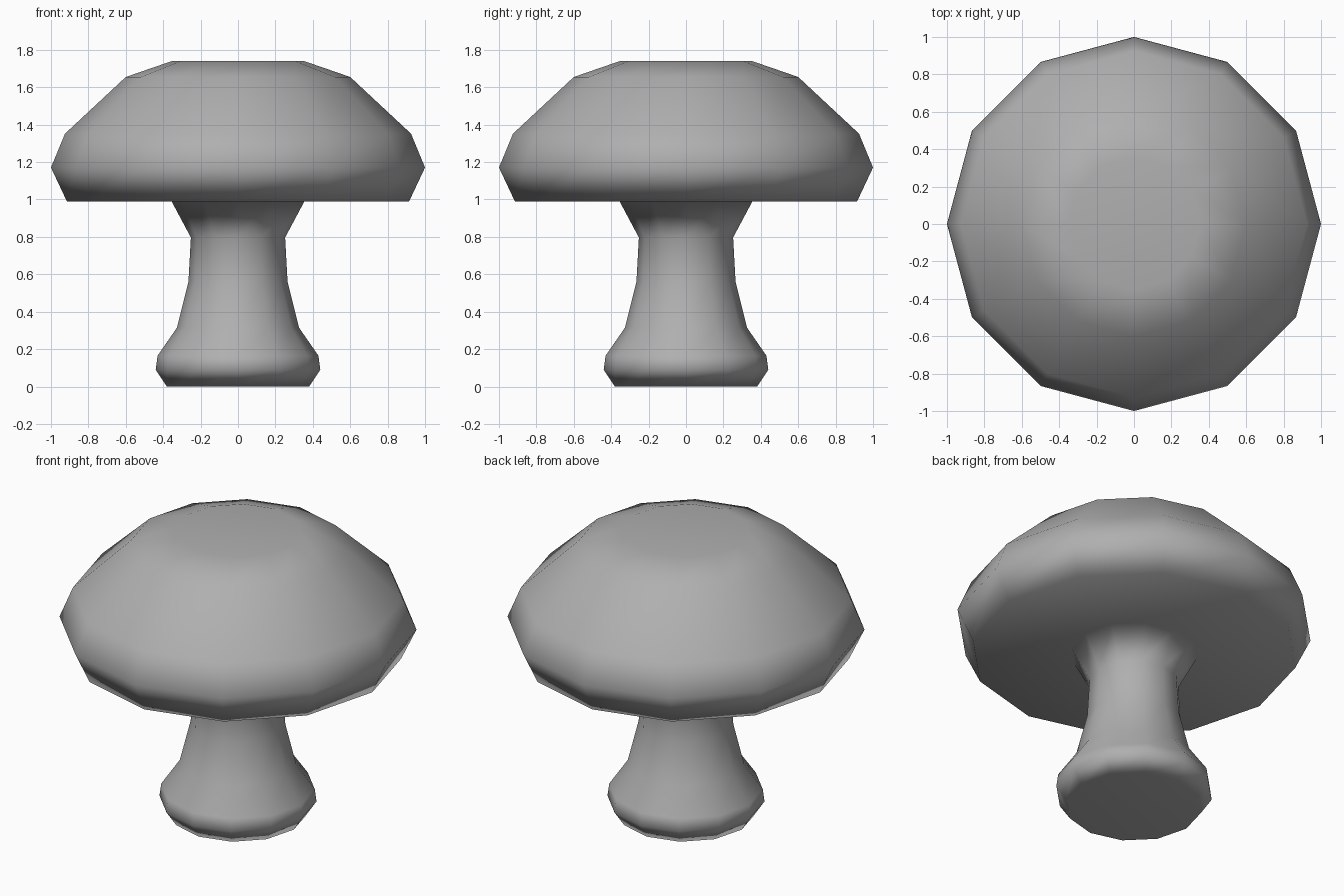
import bpy
import bmesh
from math import cos, sin, tau

SIDES = 12
GREY = (0.43, 0.43, 0.43, 1)

cube = bpy.data.objects.get("Cube")
if cube:
    bpy.data.objects.remove(cube, do_unlink=True)

# One plain mid grey for the whole mushroom
grey = bpy.data.materials.new("mid_grey")
grey.use_nodes = True
grey.diffuse_color = GREY
grey.node_tree.nodes["Principled BSDF"].inputs["Base Color"].default_value = GREY

# Profiles as (radius, height), from the ground up
stem = [(0.38, 0.0), (0.44, 0.09), (0.43, 0.165), (0.326, 0.315),
        (0.265, 0.56), (0.252, 0.797), (0.354, 0.988)]
cap = [(0.914, 0.988), (1.0, 1.171), (0.925, 1.352), (0.6, 1.655), (0.354, 1.74)]


def lathe(name, profile, material):
    """Skin rings of vertices into a closed, smooth-shaded solid."""
    bm = bmesh.new()
    rings = [[bm.verts.new((r * cos(tau * i / SIDES), r * sin(tau * i / SIDES), z))
              for i in range(SIDES)] for r, z in profile]
    for low, high in zip(rings, rings[1:]):
        for i in range(SIDES):
            j = (i + 1) % SIDES
            bm.faces.new((low[i], low[j], high[j], high[i]))
    # Flat ends: foot and crown
    bm.faces.new(rings[0][::-1])
    bm.faces.new(rings[-1])
    for face in bm.faces:
        face.smooth = True
    mesh = bpy.data.meshes.new(name)
    bm.to_mesh(mesh)
    bm.free()
    mesh.materials.append(material)
    obj = bpy.data.objects.new(name, mesh)
    bpy.context.collection.objects.link(obj)
    # Large flat faces lead the shading: crown, underside and foot stay even
    weighted = obj.modifiers.new("even_shading", 'WEIGHTED_NORMAL')
    weighted.mode = 'FACE_AREA'
    return obj


# Stem and cap form one continuous skin, so shading flows across the underside
lathe("mushroom", stem + cap, grey)
